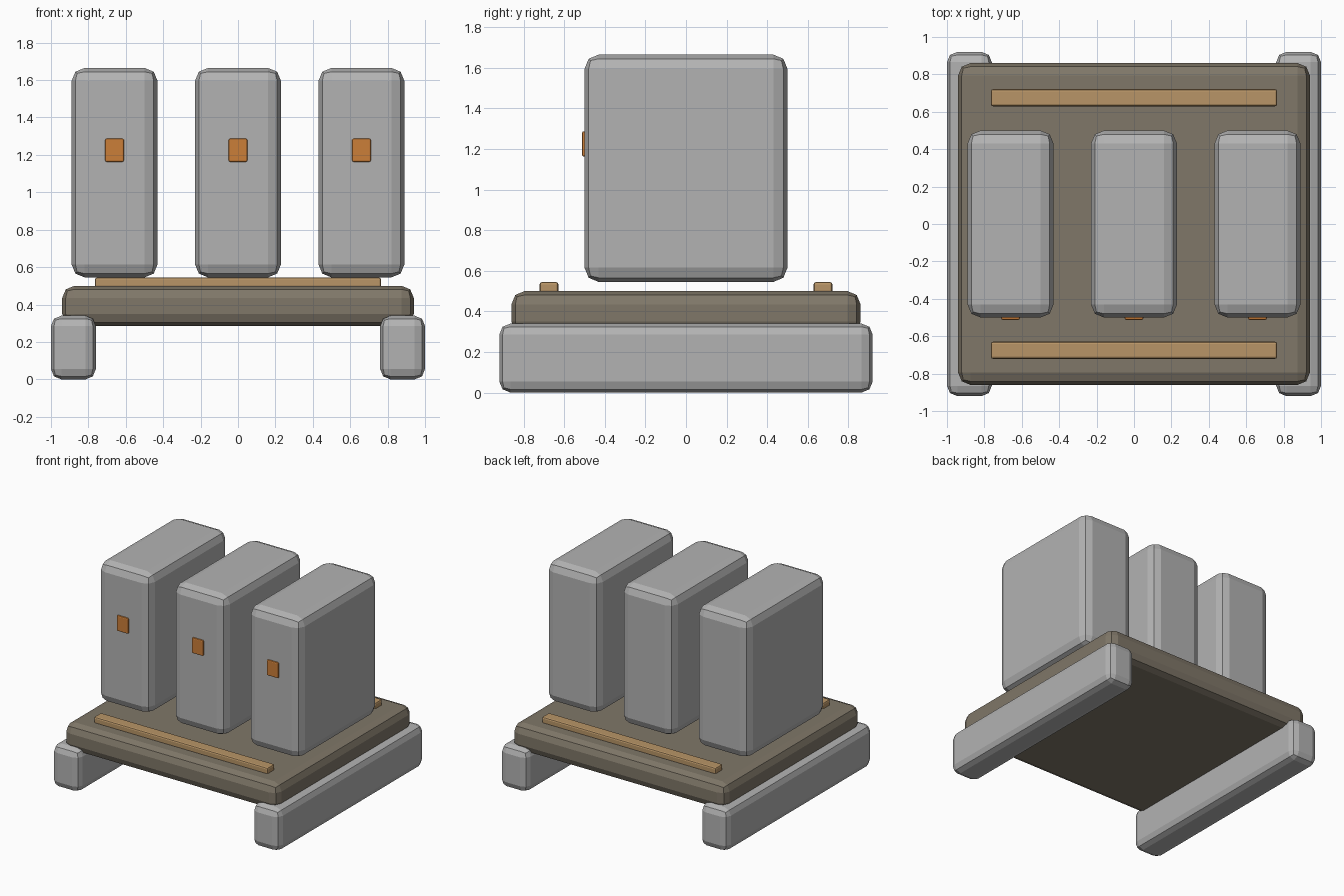
import bpy

if "Cube" in bpy.data.objects:
    bpy.data.objects.remove(bpy.data.objects["Cube"])


def material(name, rgb):
    m = bpy.data.materials.new(name)
    m.diffuse_color = (*rgb, 1.0)
    m.use_nodes = True
    m.node_tree.nodes["Principled BSDF"].inputs["Base Color"].default_value = m.diffuse_color
    return m


grey = material("light_grey", (0.45, 0.45, 0.45))
taupe = material("dark_taupe", (0.215, 0.185, 0.14))
tan = material("tan", (0.48, 0.30, 0.135))
orange = material("orange", (0.60, 0.21, 0.04))


def block(name, lo, hi, mat, width, segments=2):
    """Box between two corners with rounded-off edges."""
    bpy.ops.mesh.primitive_cube_add(
        size=1, location=[(a + b) / 2 for a, b in zip(lo, hi)])
    ob = bpy.context.object
    ob.name = name
    ob.scale = [b - a for a, b in zip(lo, hi)]
    bpy.ops.object.transform_apply(location=False, rotation=False, scale=True)
    bevel = ob.modifiers.new("bevel", 'BEVEL')
    bevel.width = width
    bevel.segments = segments
    bevel.limit_method = 'NONE'
    ob.data.materials.append(mat)
    return ob


# Deck
block("deck", (-0.94, -0.86, 0.285), (0.94, 0.86, 0.5), taupe, 0.065)

for side, label in ((-1, "left"), (1, "right")):
    # Long skid under each side
    x = side * 0.88
    block(label + "_skid", (x - 0.12, -0.92, 0.0), (x + 0.12, 0.92, 0.34), grey, 0.055)

for side, label in ((-1, "front"), (1, "back")):
    # Raised strip across the deck
    y = side * 0.675
    block(label + "_strip", (-0.765, y - 0.046, 0.49), (0.765, y + 0.046, 0.545), tan, 0.012)

for x, label in ((-0.66, "left"), (0, "middle"), (0.66, "right")):
    # Upright slab with a small tag on its front
    block(label + "_slab", (x - 0.23, -0.5, 0.545), (x + 0.23, 0.5, 1.665), grey, 0.07)
    block(label + "_tag", (x - 0.05, -0.512, 1.163), (x + 0.05, -0.488, 1.287), orange, 0.008)
